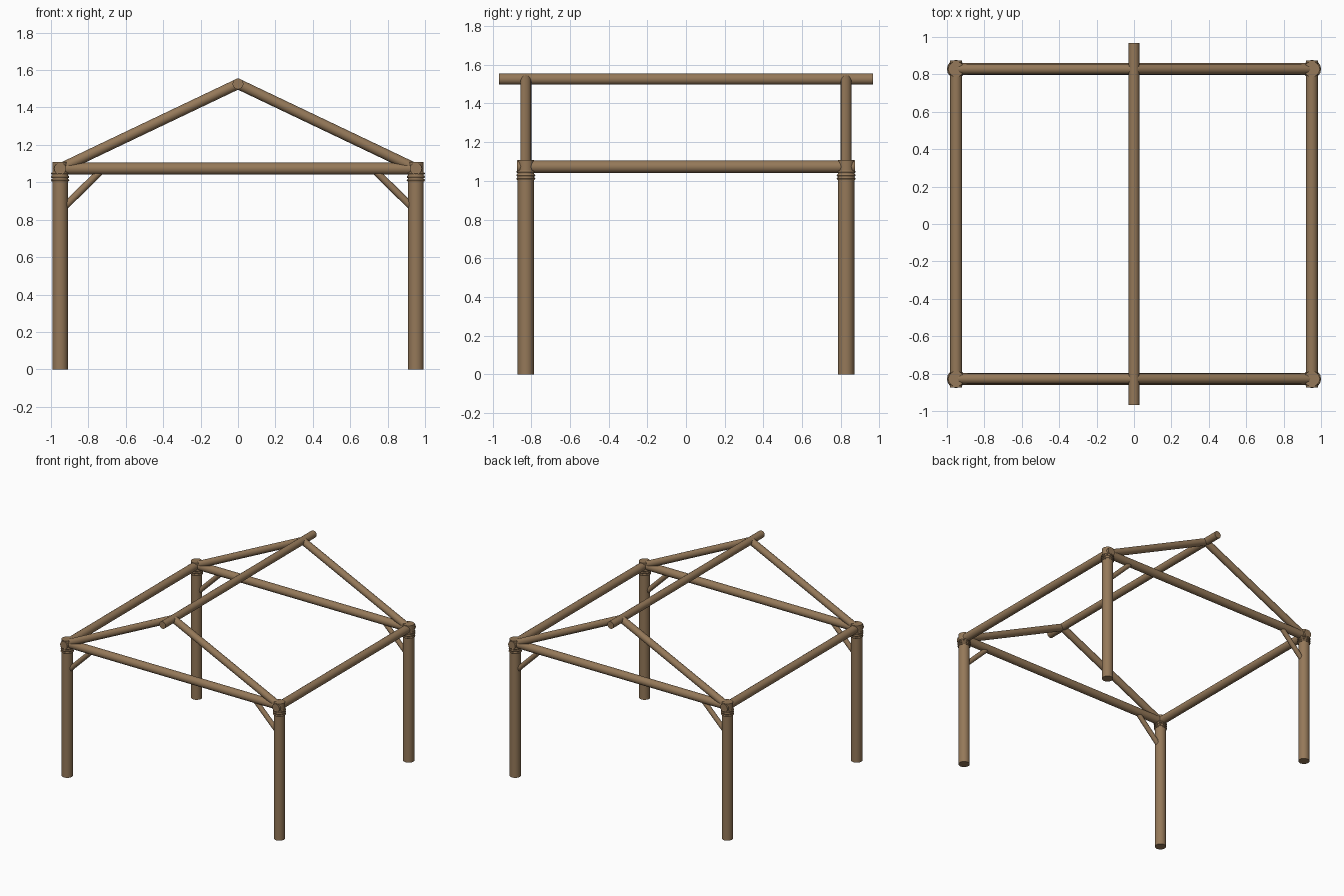
import bpy
from mathutils import Vector

if "Cube" in bpy.data.objects:
    bpy.data.objects.remove(bpy.data.objects["Cube"])

PX, PY = 0.951, 0.828      # post positions
BEAM_Z, RIDGE_Z = 1.073, 1.526

wood = bpy.data.materials.new("wood")
wood.diffuse_color = (0.30, 0.19, 0.10, 1)
wood.use_nodes = True
wood.node_tree.nodes["Principled BSDF"].inputs["Base Color"].default_value = wood.diffuse_color


def finish(name):
    ob = bpy.context.object
    ob.name = name
    ob.data.materials.append(wood)
    bpy.ops.object.shade_smooth_by_angle()
    return ob


def pole(name, a, b, r):
    """Round log running from point a to point b."""
    a, b = Vector(a), Vector(b)
    d = b - a
    bpy.ops.mesh.primitive_cylinder_add(
        vertices=16, radius=r, depth=d.length, location=(a + b) / 2,
        rotation=d.to_track_quat('Z', 'Y').to_euler())
    return finish(name)


for sy, end in ((-1, "front"), (1, "back")):
    y = sy * PY
    # cross beam between the posts
    pole(f"{end}_tie_beam", (-PX, y, BEAM_Z), (PX, y, BEAM_Z), 0.032)
    for sx, side in ((-1, "left"), (1, "right")):
        tag = f"{end}_{side}"
        x = sx * PX
        # upright post
        pole(f"{tag}_post", (x, y, 0), (x, y, 1.108), 0.042)
        # sloping rafter up to the ridge
        pole(f"{tag}_rafter", (x, y, BEAM_Z), (0, y, RIDGE_Z), 0.028)
        # diagonal corner brace
        pole(f"{tag}_brace", (x, y, 0.845), (sx * 0.722, y, BEAM_Z), 0.019)
        # rope lashing rings under the beam
        for i in range(3):
            bpy.ops.mesh.primitive_torus_add(
                major_segments=16, minor_segments=6, major_radius=0.042,
                minor_radius=0.007, location=(x, y, 1.011 + 0.018 * i))
            finish(f"{tag}_lashing_{i + 1}")

# side beams running front to back
for sx, side in ((-1, "left"), (1, "right")):
    pole(f"{side}_side_beam", (sx * PX, -0.874, BEAM_Z), (sx * PX, 0.874, BEAM_Z), 0.032)

# ridge pole
pole("ridge_pole", (0, -0.967, RIDGE_Z), (0, 0.967, RIDGE_Z), 0.029)
